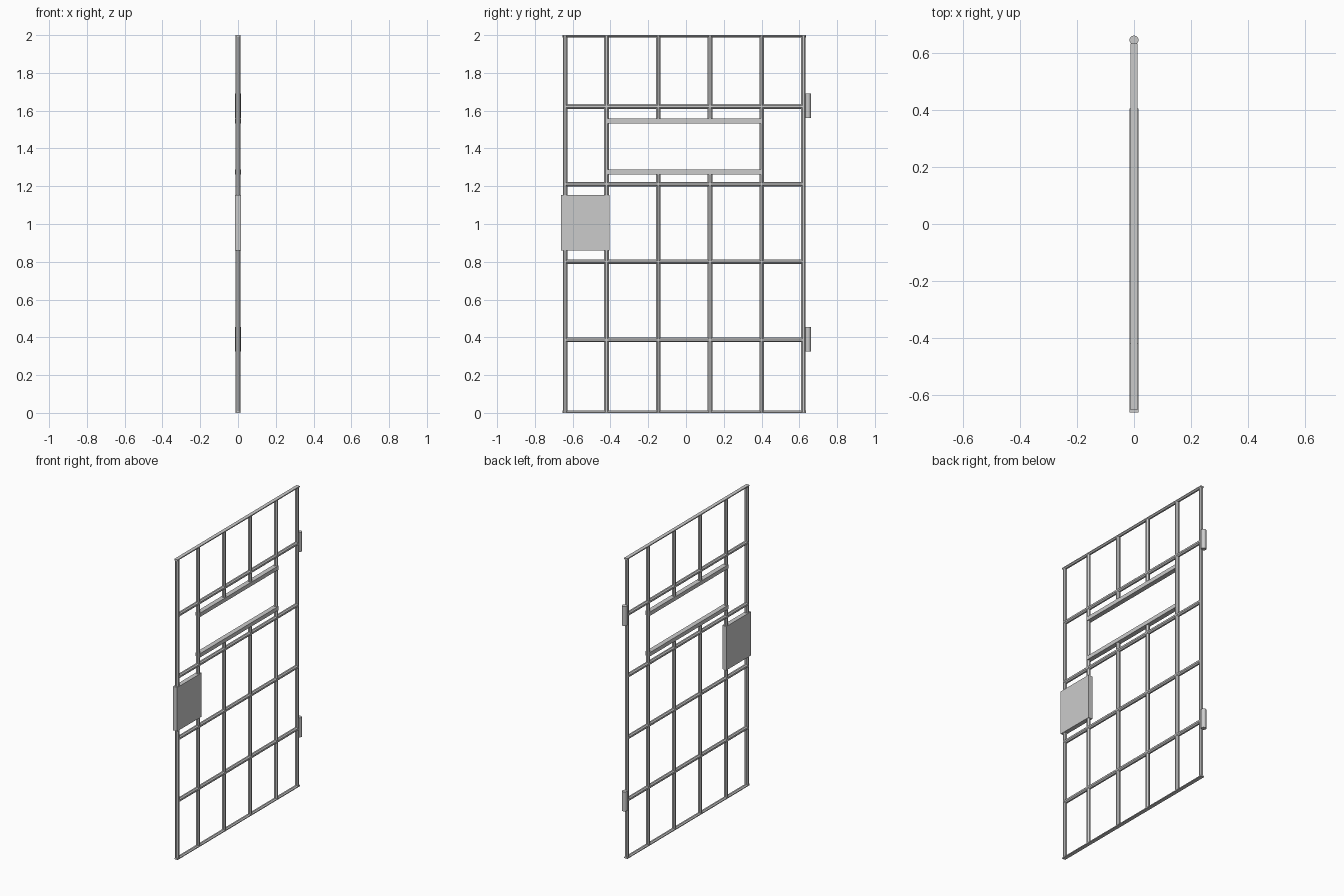
import bpy, bmesh
from math import radians
from mathutils import Matrix, Vector

if "Cube" in bpy.data.objects:
    bpy.data.objects.remove(bpy.data.objects["Cube"])


def finish(name, bm):
    me = bpy.data.meshes.new(name)
    bm.to_mesh(me)
    bm.free()
    ob = bpy.data.objects.new(name, me)
    bpy.context.collection.objects.link(ob)
    return ob


def rod(name, a, b, r, sides=8, clip=True):
    """Round bar from a to b, trimmed to the gate's height."""
    a, b = Vector(a), Vector(b)
    d = b - a
    bm = bmesh.new()
    m = (Matrix.Translation((a + b) / 2)
         @ Vector((0, 0, 1)).rotation_difference(d).to_matrix().to_4x4()
         @ Matrix.Rotation(radians(180 / sides), 4, 'Z'))
    bmesh.ops.create_cone(bm, cap_ends=True, segments=sides, radius1=r,
                          radius2=r, depth=d.length, matrix=m)
    if clip:
        for z, n in ((0, -1), (2, 1)):
            geom = bm.verts[:] + bm.edges[:] + bm.faces[:]
            cut = bmesh.ops.bisect_plane(bm, geom=geom, plane_co=(0, 0, z),
                                         plane_no=(0, 0, n), clear_outer=True)
            edges = [e for e in bm.edges if e.is_boundary]
            if edges:
                bmesh.ops.holes_fill(bm, edges=edges, sides=0)
    bmesh.ops.recalc_face_normals(bm, faces=bm.faces)
    return finish(name, bm)


def box(name, x, y, z):
    bm = bmesh.new()
    size = (x[1] - x[0], y[1] - y[0], z[1] - z[0])
    mid = ((x[0] + x[1]) / 2, (y[0] + y[1]) / 2, (z[0] + z[1]) / 2)
    bmesh.ops.create_cube(bm, size=1, matrix=Matrix.Translation(mid)
                          @ Matrix.Diagonal((*size, 1)))
    return finish(name, bm)


R = 0.0133
LEFT, RIGHT = -0.64, 0.621

# full-height upright bars
for i, y in enumerate((LEFT, -0.421, 0.401, RIGHT)):
    rod(f"upright_bar_{i}", (0, y, 0), (0, y, 2), R)

# middle uprights, interrupted by the hatch opening
for i, y in enumerate((-0.147, 0.127)):
    rod(f"lower_middle_bar_{i}", (0, y, 0), (0, y, 1.27), R)
    rod(f"upper_middle_bar_{i}", (0, y, 1.55), (0, y, 2), R)

# cross bars; top and bottom ones are half-round
for i, z in enumerate((0, 0.387, 0.8, 1.211, 1.622, 2)):
    end = R if z in (0, 2) else 0
    rod(f"cross_bar_{i}", (0, LEFT - end, z), (0, RIGHT + end, z), R)

# flat rails above and below the hatch opening
for name, z in (("hatch_lower_rail", 1.275), ("hatch_upper_rail", 1.545)):
    box(name, (-0.016, 0.016), (-0.422, 0.405), (z - 0.013, z + 0.013))

# lock box
box("lock_box", (-0.015, 0.015), (-0.662, -0.404), (0.861, 1.153))

# hinge barrels
for i, z in enumerate((0.325, 1.56)):
    h = rod(f"hinge_barrel_{i}", (0, 0.646, z), (0, 0.646, z + 0.13), 0.016, 16, False)
